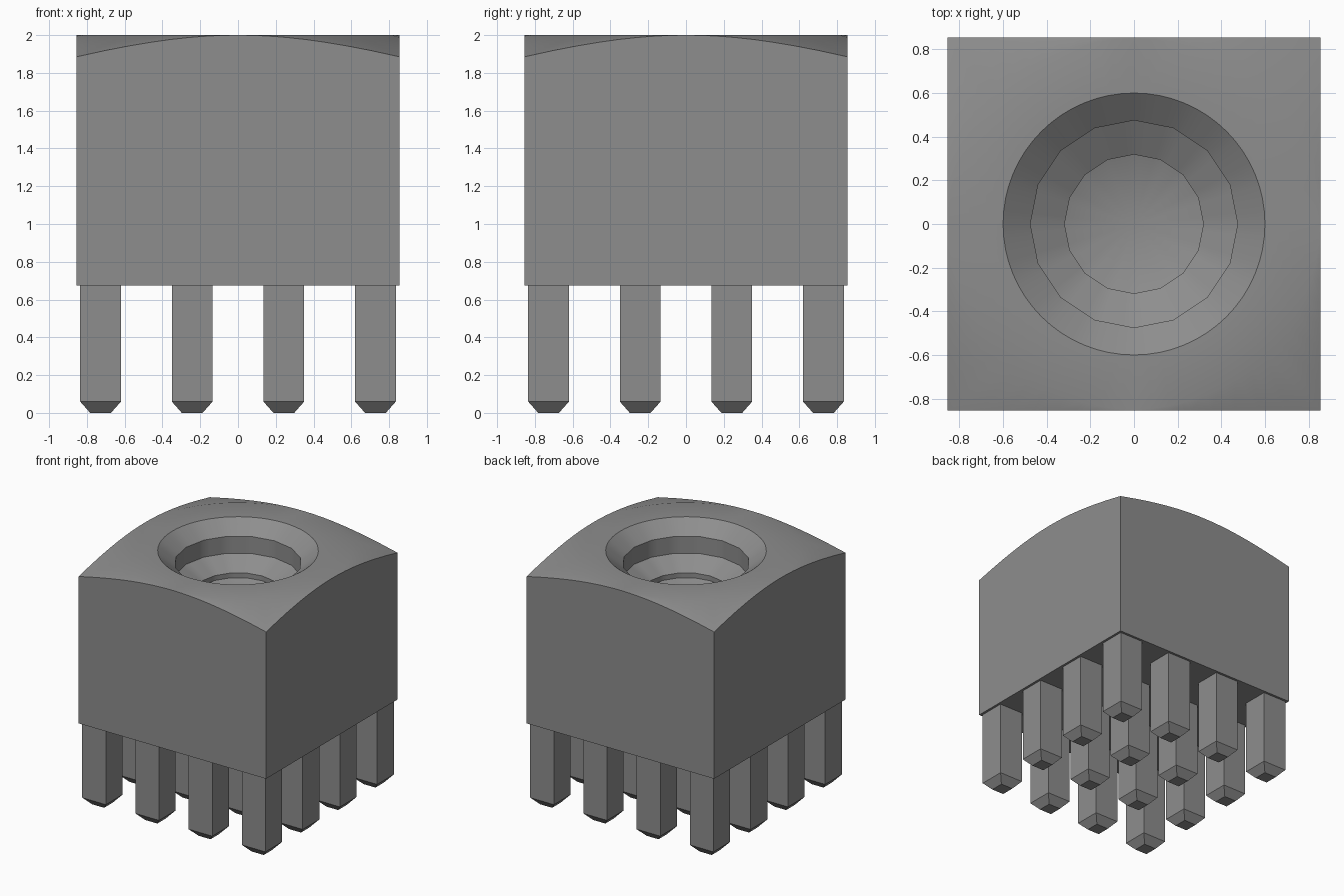
import bpy, bmesh, math

cube = bpy.data.objects.get("Cube")
if cube:
    bpy.data.objects.remove(cube, do_unlink=True)

# Single grey material
GREY = (0.27, 0.27, 0.27, 1.0)
grey = bpy.data.materials.new("plain_grey")
grey.diffuse_color = GREY
grey.use_nodes = True
bsdf = grey.node_tree.nodes["Principled BSDF"]
bsdf.inputs["Base Color"].default_value = GREY
bsdf.inputs["Roughness"].default_value = 0.6

HALF, BASE, TOP = 0.855, 0.675, 2.0
SEGMENTS = 64


def add_object(name, bm, smooth=False):
    bmesh.ops.recalc_face_normals(bm, faces=bm.faces[:])
    mesh = bpy.data.meshes.new(name)
    bm.to_mesh(mesh)
    bm.free()
    mesh.materials.append(grey)
    obj = bpy.data.objects.new(name, mesh)
    bpy.context.collection.objects.link(obj)
    if smooth:
        bpy.ops.object.select_all(action='DESELECT')
        obj.select_set(True)
        bpy.context.view_layer.objects.active = obj
        bpy.ops.object.shade_smooth_by_angle(angle=math.radians(30))
    return obj


def circle(r):
    return lambda a: r


def square(a):
    return HALF / max(abs(math.cos(a)), abs(math.sin(a)))


def sixteen_sided(r):
    step = math.tau / 16
    return lambda a: r * math.cos(step / 2) / math.cos(a % step - step / 2)


def corner_slope(a):
    return TOP - 0.324 * (square(a) - HALF)


def level(z):
    return lambda a: z


# Body: rings from the underside, over the sloped corners, into the socket
rings = [
    (square, level(BASE)),
    (square, corner_slope),
    (circle(0.85), level(TOP)),
    (circle(0.60), level(TOP)),
    (sixteen_sided(0.475), level(1.90)),
    (sixteen_sided(0.475), level(1.76)),
    (sixteen_sided(0.318), level(1.67)),
    (sixteen_sided(0.318), level(1.63)),
]
bm = bmesh.new()
loops = []
for radius, height in rings:
    loop = []
    for i in range(SEGMENTS):
        a = math.tau * i / SEGMENTS
        # small offset keeps the polygon corners exact
        r = radius(a + 1e-9)
        loop.append(bm.verts.new((r * math.cos(a), r * math.sin(a), height(a))))
    loops.append(loop)
for low, high in zip(loops, loops[1:]):
    for i in range(SEGMENTS):
        j = (i + 1) % SEGMENTS
        bm.faces.new((low[i], low[j], high[j], high[i]))
bm.faces.new(loops[0][::-1])
# Conical socket floor
apex = bm.verts.new((0, 0, 1.53))
for i in range(SEGMENTS):
    bm.faces.new((loops[-1][i], loops[-1][(i + 1) % SEGMENTS], apex))
add_object("body", bm, smooth=True)


# Pins: square posts with bevelled tips in a four by four grid
def add_pin(name, x, y):
    bm = bmesh.new()
    levels = []
    for half, z in ((0.055, 0.0), (0.108, 0.06), (0.108, BASE)):
        levels.append([bm.verts.new((x + sx * half, y + sy * half, z))
                       for sx, sy in ((-1, -1), (1, -1), (1, 1), (-1, 1))])
    for low, high in zip(levels, levels[1:]):
        for i in range(4):
            j = (i + 1) % 4
            bm.faces.new((low[i], low[j], high[j], high[i]))
    bm.faces.new(levels[0][::-1])
    bm.faces.new(levels[-1])
    add_object(name, bm)


PITCH = 0.485
for row in range(4):
    for col in range(4):
        add_pin(f"pin_{row + 1}_{col + 1}", (col - 1.5) * PITCH, (row - 1.5) * PITCH)
